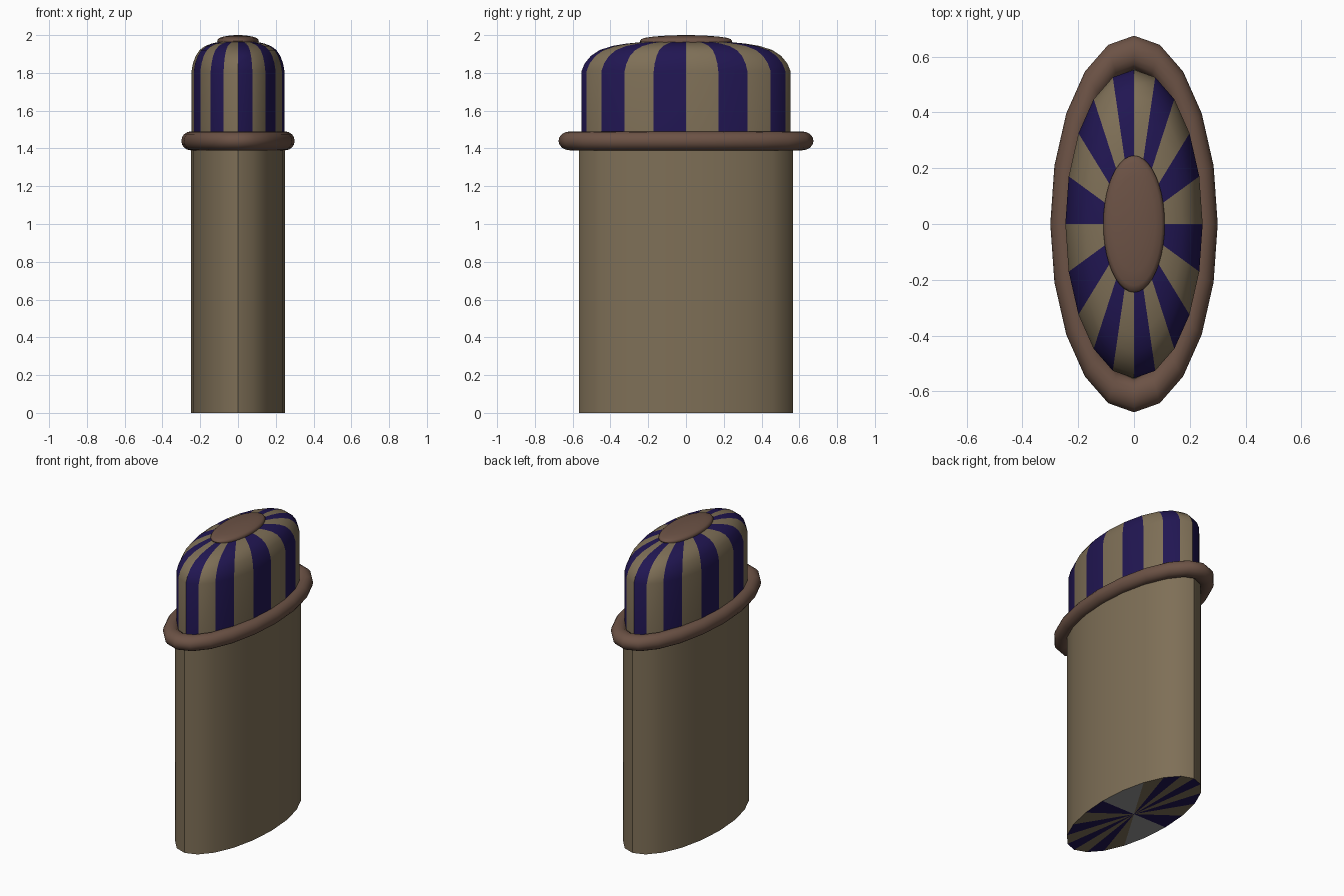
import bpy, bmesh, math

if "Cube" in bpy.data.objects:
    bpy.data.objects.remove(bpy.data.objects["Cube"])


def material(name, rgb):
    m = bpy.data.materials.new(name)
    m.diffuse_color = (*rgb, 1)
    m.use_nodes = True
    m.node_tree.nodes["Principled BSDF"].inputs["Base Color"].default_value = m.diffuse_color
    return m


tan = material("tan", (0.21, 0.16, 0.095))
blue = material("dark_blue", (0.015, 0.008, 0.085))
brown = material("brown", (0.15, 0.085, 0.06))
grey = material("grey", (0.3, 0.3, 0.3))


def lathe(name, profile, mats, sides=20, pick=lambda row, seg: 0,
          closed=False, fan_bottom=False, fan_top=False, angle=30):
    """Sweep (rx, ry, z) rows round an ellipse; pick() gives the material index."""
    bm = bmesh.new()
    rows = []
    for rx, ry, z in profile:
        rows.append([bm.verts.new((rx * math.cos(2 * math.pi * i / sides),
                                   ry * math.sin(2 * math.pi * i / sides), z))
                     for i in range(sides)])
    count = len(rows) if closed else len(rows) - 1
    for r in range(count):
        a, b = rows[r], rows[(r + 1) % len(rows)]
        for i in range(sides):
            j = (i + 1) % sides
            f = bm.faces.new((a[i], a[j], b[j], b[i]))
            f.material_index = pick(r, i)
    for use, row, z, tag in ((fan_bottom, rows[0], profile[0][2], -1),
                             (fan_top, rows[-1], profile[-1][2], 99)):
        if use:
            c = bm.verts.new((0, 0, z))
            for i in range(sides):
                f = bm.faces.new((row[i], row[(i + 1) % sides], c))
                f.material_index = pick(tag, i)
    bmesh.ops.recalc_face_normals(bm, faces=bm.faces)
    mesh = bpy.data.meshes.new(name)
    bm.to_mesh(mesh)
    bm.free()
    for m in mats:
        mesh.materials.append(m)
    ob = bpy.data.objects.new(name, mesh)
    bpy.context.collection.objects.link(ob)
    bpy.ops.object.select_all(action='DESELECT')
    ob.select_set(True)
    bpy.context.view_layer.objects.active = ob
    bpy.ops.object.shade_smooth_by_angle(angle=math.radians(angle))
    return ob


# Body: tan oval column with a striped underside that has two grey wedges
def body_colour(row, seg):
    if row != -1:
        return 0
    return 2 if seg % 10 < 2 else seg % 2


lathe("body", [(0.25, 0.567, 0), (0.25, 0.567, 1.44)], [tan, blue, grey],
      pick=body_colour, fan_bottom=True, fan_top=True)

# Striped domed cap
cap = [(1, 1.42), (1, 1.81), (0.97, 1.85), (0.91, 1.89), (0.83, 1.92),
       (0.71, 1.942), (0.57, 1.955), (0.43, 1.963)]
lathe("striped_cap", [(0.246 * r, 0.553 * r, z) for r, z in cap], [tan, blue],
      pick=lambda row, seg: seg % 2, fan_top=True)

# Rounded ring round the joint
ring = [2 * math.pi * k / 16 for k in range(16)]
lathe("collar_ring", [(0.25 + 0.05 * math.cos(t), 0.615 + 0.06 * math.cos(t),
                       1.44 + 0.05 * math.sin(t)) for t in ring],
      [brown], closed=True, angle=60)

# Smooth oval button on the top
button = [(0.97, 1.955), (1, 1.968), (0.97, 1.978), (0.9, 1.985),
          (0.7, 1.992), (0.4, 1.998)]
lathe("top_button", [(0.11 * r, 0.245 * r, z) for r, z in button] + [(0.01, 0.02, 2.0)],
      [brown], sides=40, fan_top=True, fan_bottom=True, angle=60)
